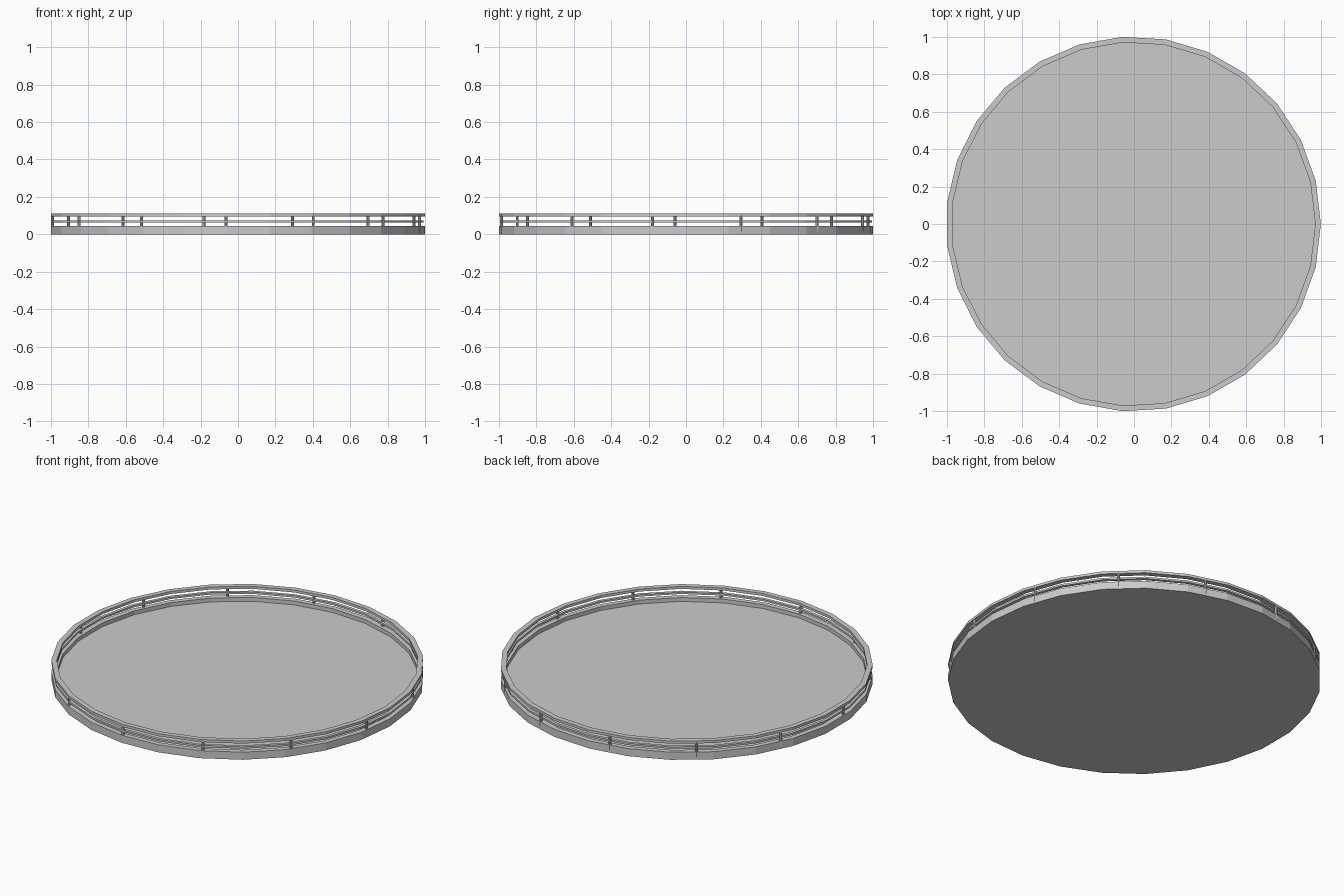
import bpy, bmesh
from math import cos, sin, radians, tau

if "Cube" in bpy.data.objects:
    bpy.data.objects.remove(bpy.data.objects["Cube"])

SIDES, POSTS = 27, 13
R_OUT, R_IN = 1.0017, 0.972
CX = -0.0034  # odd side count: shift so the bounds are centred


def revolve(name, profile, closed=True):
    """Sweep an (r, z) profile round the z axis; r = 0 is not used, open ends are capped."""
    bm = bmesh.new()
    loops = [[bm.verts.new((CX + r * cos(tau * i / SIDES), r * sin(tau * i / SIDES), z))
              for i in range(SIDES)] for r, z in profile]
    pairs = list(zip(loops, loops[1:]))
    if closed:
        pairs.append((loops[-1], loops[0]))
    for a, b in pairs:
        for i in range(SIDES):
            j = (i + 1) % SIDES
            bm.faces.new((a[i], a[j], b[j], b[i]))
    if not closed:
        bm.faces.new(loops[0])
        bm.faces.new(loops[-1])
    bmesh.ops.recalc_face_normals(bm, faces=bm.faces)
    mesh = bpy.data.meshes.new(name)
    bm.to_mesh(mesh)
    bm.free()
    obj = bpy.data.objects.new(name, mesh)
    bpy.context.collection.objects.link(obj)
    return obj


def ring(name, r0, r1, z0, z1):
    return revolve(name, [(r1, z0), (r1, z1), (r0, z1), (r0, z0)])


# Tray: flat base with raised curb and sunken floor
revolve("tray", [(R_OUT, 0), (R_OUT, 0.045), (R_IN, 0.045), (R_IN, 0.022)], closed=False)

# Gallery rails
ring("middle_rail", 0.978, 0.996, 0.063, 0.074)
ring("top_rail", R_IN, R_OUT, 0.096, 0.111)

# Slim posts set into the curb
for k in range(POSTS):
    a = radians(45) + tau * k / POSTS
    bpy.ops.mesh.primitive_cylinder_add(
        vertices=8, radius=0.008, depth=0.089,
        location=(CX + 0.989 * cos(a), 0.989 * sin(a), 0.0595), rotation=(0, 0, a))
    bpy.context.object.name = f"post_{k + 1}"
